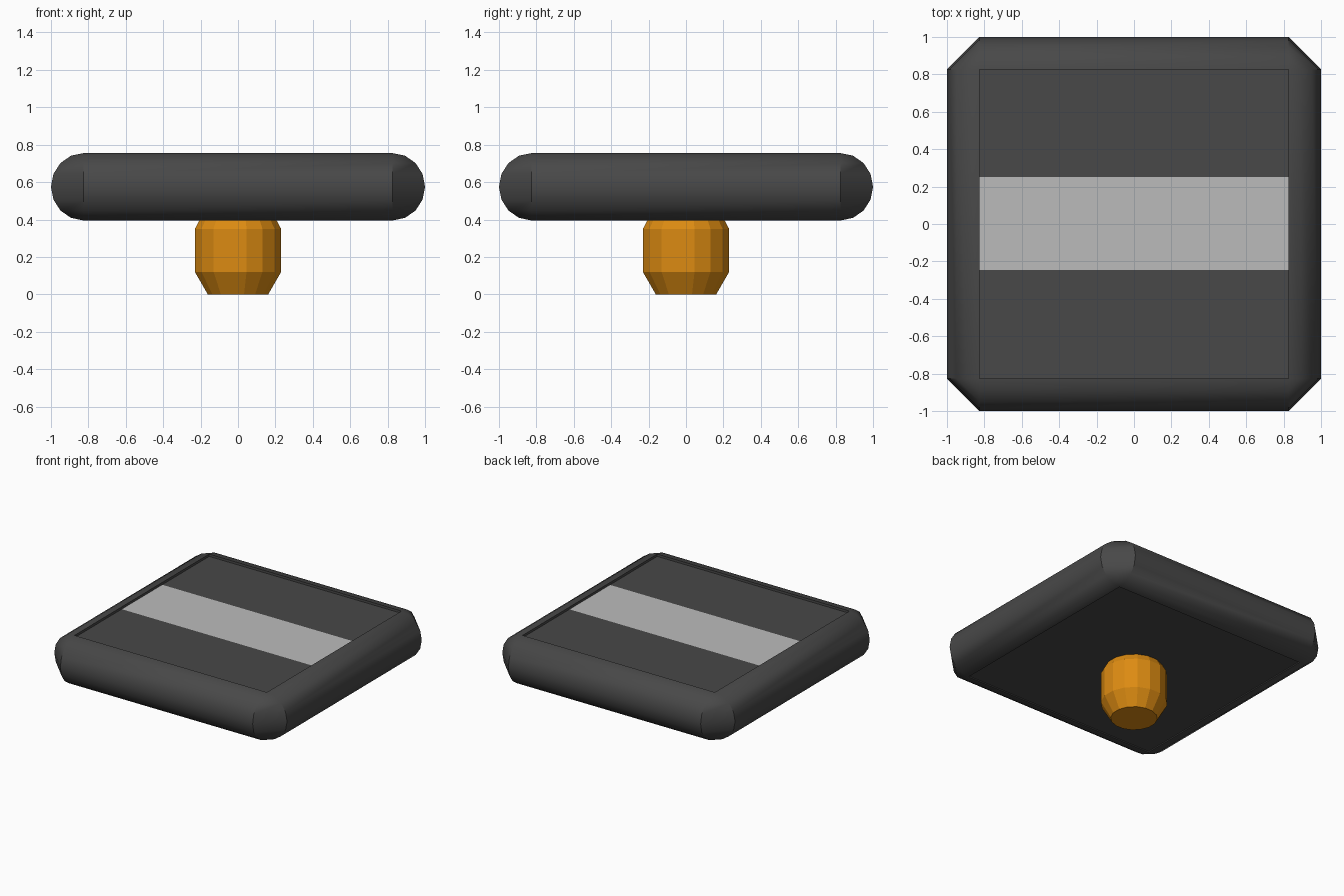
import bpy, bmesh, math

if "Cube" in bpy.data.objects:
    bpy.data.objects.remove(bpy.data.objects["Cube"])

INNER, ROUND = 0.826, 0.174      # panel half width, rim bulge
MID, HALF = 0.575, 0.18          # rim centre height, half thickness


def material(name, rgb):
    m = bpy.data.materials.new(name)
    m.diffuse_color = (*rgb, 1)
    m.use_nodes = True
    m.node_tree.nodes["Principled BSDF"].inputs["Base Color"].default_value = m.diffuse_color
    return m


dark = material("dark grey", (0.065, 0.065, 0.065))
light = material("light grey", (0.5, 0.5, 0.5))
orange = material("orange", (0.72, 0.26, 0.006))


def finish(name, bm, mats):
    me = bpy.data.meshes.new(name)
    bm.to_mesh(me)
    bm.free()
    ob = bpy.data.objects.new(name, me)
    bpy.context.collection.objects.link(ob)
    for m in mats:
        me.materials.append(m)
    return ob


def loft(bm, rings):
    """Skin counter-clockwise rings of points, in order."""
    loops = [[bm.verts.new(p) for p in r] for r in rings]
    n = len(loops[0])
    for a, b in zip(loops, loops[1:]):
        for i in range(n):
            j = (i + 1) % n
            bm.faces.new((a[i], a[j], b[j], b[i]))
    return loops


def rim_ring(o, z):
    """Square pushed out by o, with each corner bevelled by one facet."""
    c, e = INNER, INNER + o
    pts = [(e, -c), (e, c), (c, e), (-c, e), (-e, c), (-e, -c), (-c, -e), (c, -e)]
    return [(x, y, z) for x, y in pts]


# Rounded rim with small inner lips above and below the panels
top_z, bottom_z = MID + HALF - 0.018, MID - HALF + 0.008
rings = [rim_ring(0, bottom_z)]
for i in range(9):
    t = math.radians(-90 + 22.5 * i)
    o = ROUND * math.cos(t) if 0 < i < 8 else 0
    rings.append(rim_ring(o, MID + HALF * math.sin(t)))
rings.append(rim_ring(0, top_z))
bm = bmesh.new()
loft(bm, rings)
bmesh.ops.remove_doubles(bm, verts=bm.verts, dist=1e-5)
rim = finish("rim", bm, [dark])
bpy.context.view_layer.objects.active = rim
rim.select_set(True)
bpy.ops.object.shade_smooth_by_angle(angle=math.radians(35))
rim.select_set(False)


def panel(name, z, cuts, up, mats):
    """Flat panel split across y; the middle strip takes the second colour."""
    bm = bmesh.new()
    rows = [[bm.verts.new((x, y, z)) for x in (-INNER, INNER)] for y in cuts]
    for k, (a, b) in enumerate(zip(rows, rows[1:])):
        f = bm.faces.new((a[0], a[1], b[1], b[0]))
        f.material_index = 1 if k == 1 else 0
        if not up:
            f.normal_flip()
    return finish(name, bm, mats)


# Top panel with the pale stripe, and plain underside
panel("top_panel", top_z, (-INNER, -0.247, 0.25, INNER), True, [dark, light])
panel("bottom_panel", bottom_z, (-INNER, INNER), False, [dark])

# Faceted peg underneath
SIDES = 16
bm = bmesh.new()
rings = []
for r, z in ((0.165, 0), (0.235, 0.12), (0.235, 0.35), (0.202, 0.41)):
    rings.append([(r * math.cos(a), r * math.sin(a), z)
                  for a in ((k + 0.5) * math.tau / SIDES for k in range(SIDES))])
loops = loft(bm, rings)
bm.faces.new(loops[0][::-1])
bm.faces.new(loops[-1])
finish("peg", bm, [orange])
